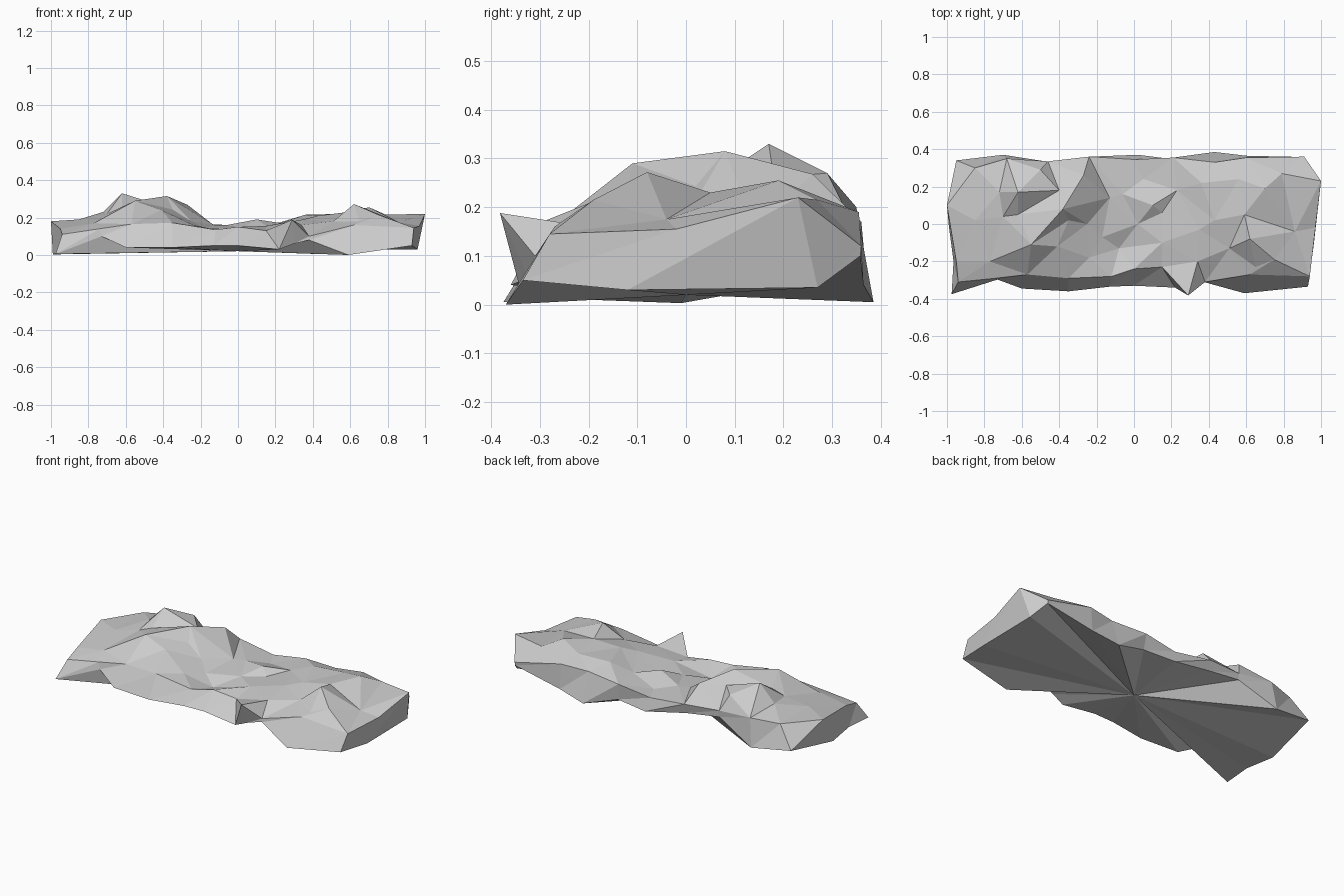
import bpy, bmesh
from mathutils import Vector
from mathutils.geometry import delaunay_2d_cdt

# Outline of the underside and the matching shoulder of the rock, counter-clockwise
base = [(-.975, -.375, .005), (-.73, -.297, .10), (-.60, -.345, .04), (-.35, -.36, .04),
        (-.13, -.335, .05), (0, -.33, .05), (.22, -.34, .03), (.30, -.325, .06),
        (.38, -.312, .08), (.59, -.37, 0), (.93, -.335, .05), (.96, -.12, .03),
        (.96, .27, .035), (.91, .358, .10), (.60, .365, .04), (.43, .385, .005),
        (.22, .345, .07), (.02, .37, .06), (-.24, .345, .11), (-.46, .333, .14),
        (-.70, .37, .03), (-.95, .34, .065), (-.99, -.01, .003), (-.965, -.20, .01)]
shoulder = [(-.94, -.31, .11), (-.74, -.29, .14), (-.57, -.27, .165), (-.35, -.29, .172),
            (-.12, -.28, .135), (0, -.24, .15), (.15, -.23, .13), (.29, -.382, .188),
            (.38, -.31, .10), (.62, -.27, .16), (.94, -.28, .145), (.97, -.02, .155),
            (1.0, .23, .22), (.91, .36, .12), (.60, .355, .19), (.43, .33, .18),
            (.21, .355, .17), (0, .345, .14), (-.24, .36, .17), (-.46, .335, .18),
            (-.68, .35, .20), (-.85, .30, .19), (-1.0, .10, .18), (-.95, -.20, .14)]

# Peaks and hollows of the upper surface
peaks = [(-.72, .17, .23), (-.62, .17, .33), (-.62, .05, .25), (-.50, .29, .27),
         (-.40, .18, .26), (-.27, .26, .268), (-.13, .14, .16), (-.70, .04, .22),
         (-.85, .02, .19), (-.77, -.20, .17), (-.55, -.11, .29), (-.38, .08, .315),
         (-.35, .02, .243), (-.41, -.12, .24), (-.25, 0, .18), (-.17, -.07, .14),
         (-.24, -.18, .16), (.02, 0, .145), (-.08, -.13, .10), (-.06, .16, .16),
         (.10, .10, .19), (.15, .06, .155), (.15, -.10, .155), (.23, .18, .17),
         (.36, .22, .215), (.35, -.03, .19), (.43, .02, .21), (.56, .24, .22),
         (.79, .27, .215), (.59, .05, .23), (.62, -.08, .272), (.65, -.23, .18),
         (.51, -.13, .18), (.70, .19, .255), (.86, -.04, .175), (.75, -.19, .215),
         (.34, -.20, .16), (.05, .24, .14)]


def build_rock():
    top = shoulder + peaks
    n = len(shoulder)
    flat, _, tris, *_ = delaunay_2d_cdt([Vector(p[:2]) for p in top], [],
                                        [list(range(n))], 1, 1e-5)
    bm = bmesh.new()
    tv = [bm.verts.new(p) for p in top]
    bv = [bm.verts.new(p) for p in base]
    for t in tris:
        bm.faces.new([tv[i] for i in t])
    # Faceted sides and an underside fanned to its centre
    centre = bm.verts.new((0, 0, .02))
    for i in range(n):
        j = (i + 1) % n
        bm.faces.new((bv[i], bv[j], tv[j]))
        bm.faces.new((bv[i], tv[j], tv[i]))
        bm.faces.new((bv[j], bv[i], centre))
    bmesh.ops.recalc_face_normals(bm, faces=bm.faces)
    mesh = bpy.data.meshes.new("rock_slab")
    bm.to_mesh(mesh)
    bm.free()
    bpy.context.collection.objects.link(bpy.data.objects.new("rock_slab", mesh))


build_rock()
